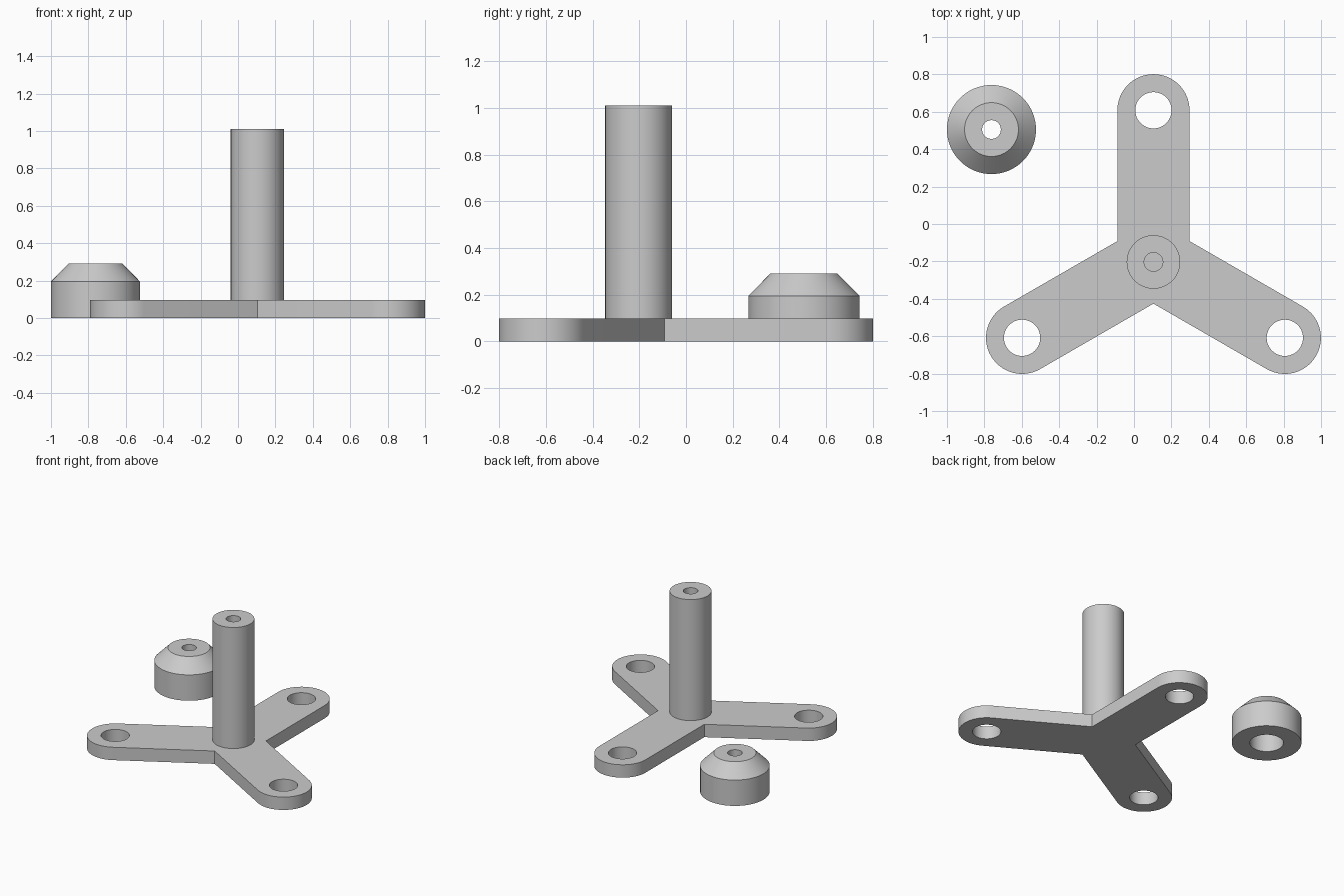
import bpy, bmesh, math

if "Cube" in bpy.data.objects:
    bpy.data.objects.remove(bpy.data.objects["Cube"])

CX, CY = 0.104, -0.203      # hub centre of the three-armed base
ARM, R, T = 0.811, 0.193, 0.097   # arm length, arm half width, plate thickness

grey = bpy.data.materials.new("plain grey")
grey.diffuse_color = (0.6, 0.6, 0.6, 1)
grey.use_nodes = True
grey.node_tree.nodes["Principled BSDF"].inputs["Base Color"].default_value = grey.diffuse_color


def finish(obj):
    obj.data.materials.clear()
    obj.data.materials.append(grey)
    bpy.ops.object.select_all(action='DESELECT')
    obj.select_set(True)
    bpy.context.view_layer.objects.active = obj
    bpy.ops.object.shade_smooth_by_angle(angle=math.radians(25))


def lathe(name, profile, x, y, closed=False, n=64):
    """Revolve (radius, height) points about a vertical axis."""
    bm = bmesh.new()
    rings = [[bm.verts.new((r * math.cos(2 * math.pi * i / n),
                            r * math.sin(2 * math.pi * i / n), z))
              for i in range(n)] for r, z in profile]
    pairs = list(zip(rings, rings[1:]))
    if closed:
        pairs.append((rings[-1], rings[0]))
    for a, b in pairs:
        for i in range(n):
            j = (i + 1) % n
            bm.faces.new((a[i], a[j], b[j], b[i]))
    mesh = bpy.data.meshes.new(name)
    bm.to_mesh(mesh)
    bm.free()
    obj = bpy.data.objects.new(name, mesh)
    obj.location = (x, y, 0)
    bpy.context.collection.objects.link(obj)
    finish(obj)


def polar(r, a, x=0, y=0):
    return (x + r * math.cos(a), y + r * math.sin(a))


# Three-armed base: rounded arm ends, inner corners, and a hole in each arm
outline, loops = [], []
for k in range(3):
    a = math.radians(90 + 120 * k)
    ex, ey = polar(ARM, a)
    outline += [polar(R, a - math.pi / 2 + math.pi * i / 32, ex, ey) for i in range(33)]
    outline.append(polar(R / math.sin(math.pi / 3), a + math.pi / 3))
    loops.append([polar(0.097, 2 * math.pi * i / 48, ex, ey) for i in range(48)])
loops.insert(0, outline)

curve = bpy.data.curves.new("three_arm_base", 'CURVE')
curve.dimensions = '2D'
curve.fill_mode = 'BOTH'
curve.extrude = T / 2
for pts in loops:
    s = curve.splines.new('POLY')
    s.points.add(len(pts) - 1)
    for p, (x, y) in zip(s.points, pts):
        p.co = (x, y, 0, 1)
    s.use_cyclic_u = True
base = bpy.data.objects.new("three_arm_base", curve)
base.location = (CX, CY, T / 2)
bpy.context.collection.objects.link(base)
base.select_set(True)
bpy.context.view_layer.objects.active = base
bpy.ops.object.convert(target='MESH')
base = bpy.context.view_layer.objects.active
bm = bmesh.new()
bm.from_mesh(base.data)
bmesh.ops.remove_doubles(bm, verts=bm.verts, dist=1e-4)
bmesh.ops.recalc_face_normals(bm, faces=bm.faces)
bm.to_mesh(base.data)
bm.free()
finish(base)

# Upright post with a bore down its axis, standing on the base
lathe("post", [(0.143, T), (0.143, 1.01), (0.05, 1.01), (0.05, T)], CX, CY)

# Loose cap: tapered top, small through hole, wider recess underneath
lathe("cap", [(0.238, 0), (0.238, 0.195), (0.144, 0.29), (0.05, 0.29),
              (0.05, 0.195), (0.115, 0.195), (0.115, 0)], -0.762, 0.505, closed=True)
